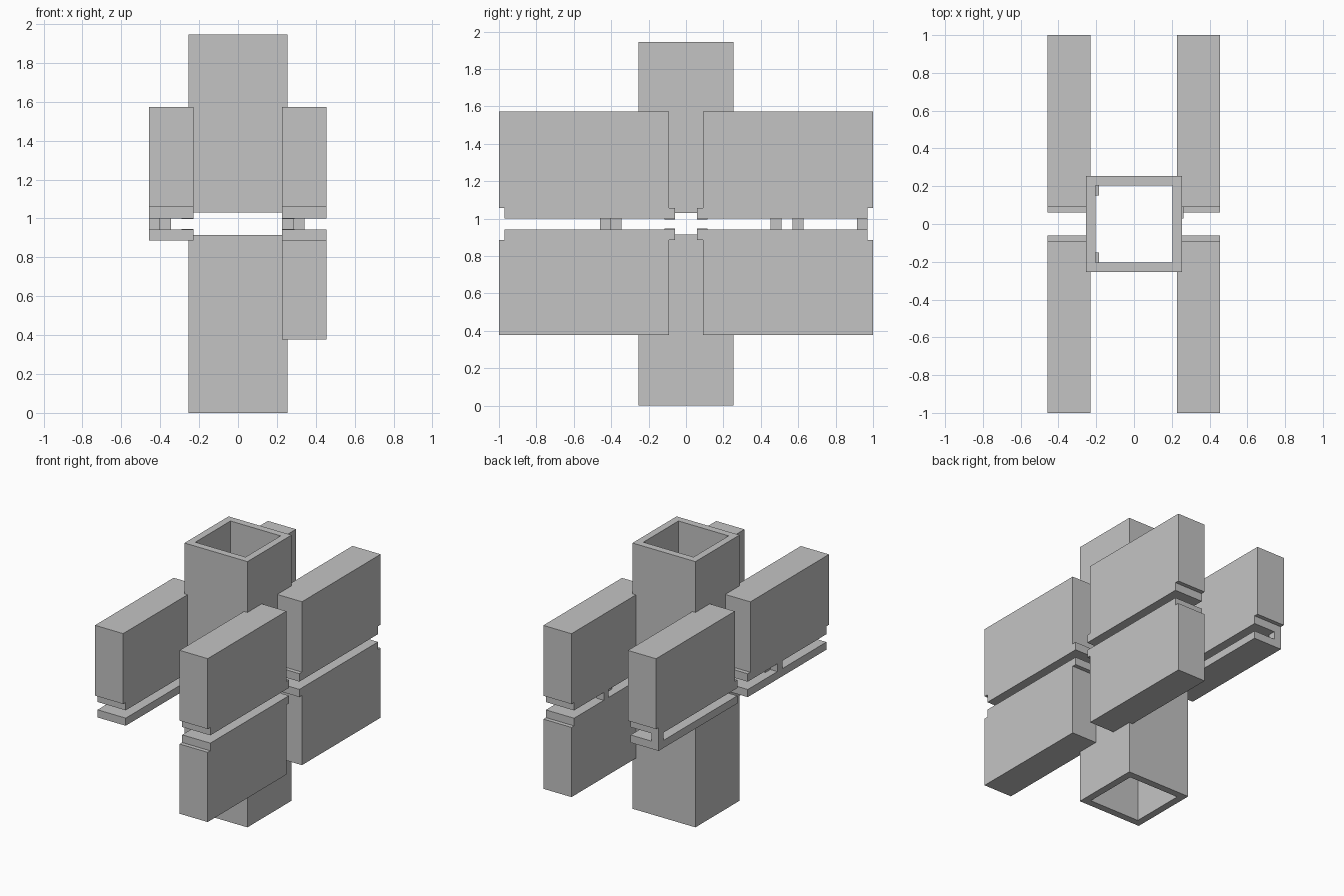
import bpy
import bmesh

default = bpy.data.objects.get("Cube")
if default:
    bpy.data.objects.remove(default, do_unlink=True)

grey = bpy.data.materials.new("light grey")
grey.use_nodes = True
grey.diffuse_color = (0.55, 0.55, 0.55, 1)
grey.node_tree.nodes["Principled BSDF"].inputs["Base Color"].default_value = (0.55, 0.55, 0.55, 1)


def finish(name, bm):
    bmesh.ops.recalc_face_normals(bm, faces=bm.faces[:])
    mesh = bpy.data.meshes.new(name)
    bm.to_mesh(mesh)
    bm.free()
    mesh.materials.append(grey)
    obj = bpy.data.objects.new(name, mesh)
    bpy.context.collection.objects.link(obj)
    return obj


def box(name, xs, ys, zs):
    bm = bmesh.new()
    bmesh.ops.create_cube(bm, size=1)
    for v in bm.verts:
        v.co = [sum(r) / 2 + c * abs(r[1] - r[0]) for r, c in zip((xs, ys, zs), v.co)]
    return finish(name, bm)


def stepped_block(name, xs, profile):
    """Extrude a side outline of (y, z) points across the block's width."""
    bm = bmesh.new()
    face = bm.faces.new([bm.verts.new((xs[0], y, z)) for y, z in profile])
    ext = bmesh.ops.extrude_face_region(bm, geom=[face])
    for v in ext["geom"]:
        if isinstance(v, bmesh.types.BMVert):
            v.co.x = xs[1]
    return finish(name, bm)


def tube(name, low, high, half=0.255, inner=0.203):
    """Square tube, open at both ends."""
    bm = bmesh.new()
    corners = [(-1, -1), (1, -1), (1, 1), (-1, 1)]
    rings = [[bm.verts.new((x * r, y * r, z)) for x, y in corners]
             for r, z in ((half, low), (half, high), (inner, high), (inner, low))]
    for k in range(4):
        a, b = rings[k], rings[(k + 1) % 4]
        for i in range(4):
            j = (i + 1) % 4
            bm.faces.new((a[i], a[j], b[j], b[i]))
    return finish(name, bm)


# Central column in two halves
tube("upper_column", 1.03, 1.945)
tube("lower_column", 0, 0.915)

# Four upper blocks; full lower blocks on the left, thin plates on the right
GAP_LOW, GAP_HIGH = 0.943, 1.0
PLATE_LOW, PLATE_HIGH = 0.887, 1.058


def outline(s, edge, step, end):
    return [(s * y, z) for y, z in (
        (0.06, edge), (0.97, edge), (0.97, step), (1.0, step),
        (1.0, end), (0.09, end), (0.09, step), (0.06, step))]


for side, xs in (("left", (0.227, 0.455)), ("right", (-0.458, -0.23))):
    for end, s in (("front", -1), ("back", 1)):
        tag = f"{end}_{side}"
        stepped_block(f"{tag}_upper_block", xs, outline(s, GAP_HIGH, PLATE_HIGH, 1.573))
        if side == "left":
            stepped_block(f"{tag}_lower_block", xs, outline(s, GAP_LOW, PLATE_LOW, 0.377))
        else:
            box(f"{tag}_lower_plate", xs, (s * 0.06, s * 0.97), (PLATE_LOW, GAP_LOW))
        # Thin contact strips at the inner end of the gap
        sx = 1 if side == "left" else -1
        for level, z in (("upper", GAP_HIGH), ("lower", GAP_LOW)):
            box(f"{tag}_{level}_contact", (sx * 0.23, sx * 0.29),
                (s * 0.06, s * 0.115), (z - 0.004, z + 0.004))

# Small spacer posts bridging the gap
W = 0.057
for name, x, y in (("back_right_corner_post", -0.458, 0.913),
                   ("front_right_outer_post", -0.458, -0.46),
                   ("front_right_inner_post", -0.401, -0.403),
                   ("back_left_inner_post", 0.227, 0.57),
                   ("back_left_outer_post", 0.284, 0.453)):
    box(name, (x, x + W), (y, y + W), (GAP_LOW, GAP_HIGH))

# Thin tabs on the column wall
box("lower_column_tab", (0.25, 0.262), (0.03, 0.09), (0.805, 0.915))
box("upper_column_tab", (0.25, 0.262), (0.03, 0.09), (1.03, 1.085))
for name, s in (("front_inner_tab", -1), ("back_inner_tab", 1)):
    box(name, (-0.205, -0.185), (s * 0.15, s * 0.205), (1.03, 1.085))
